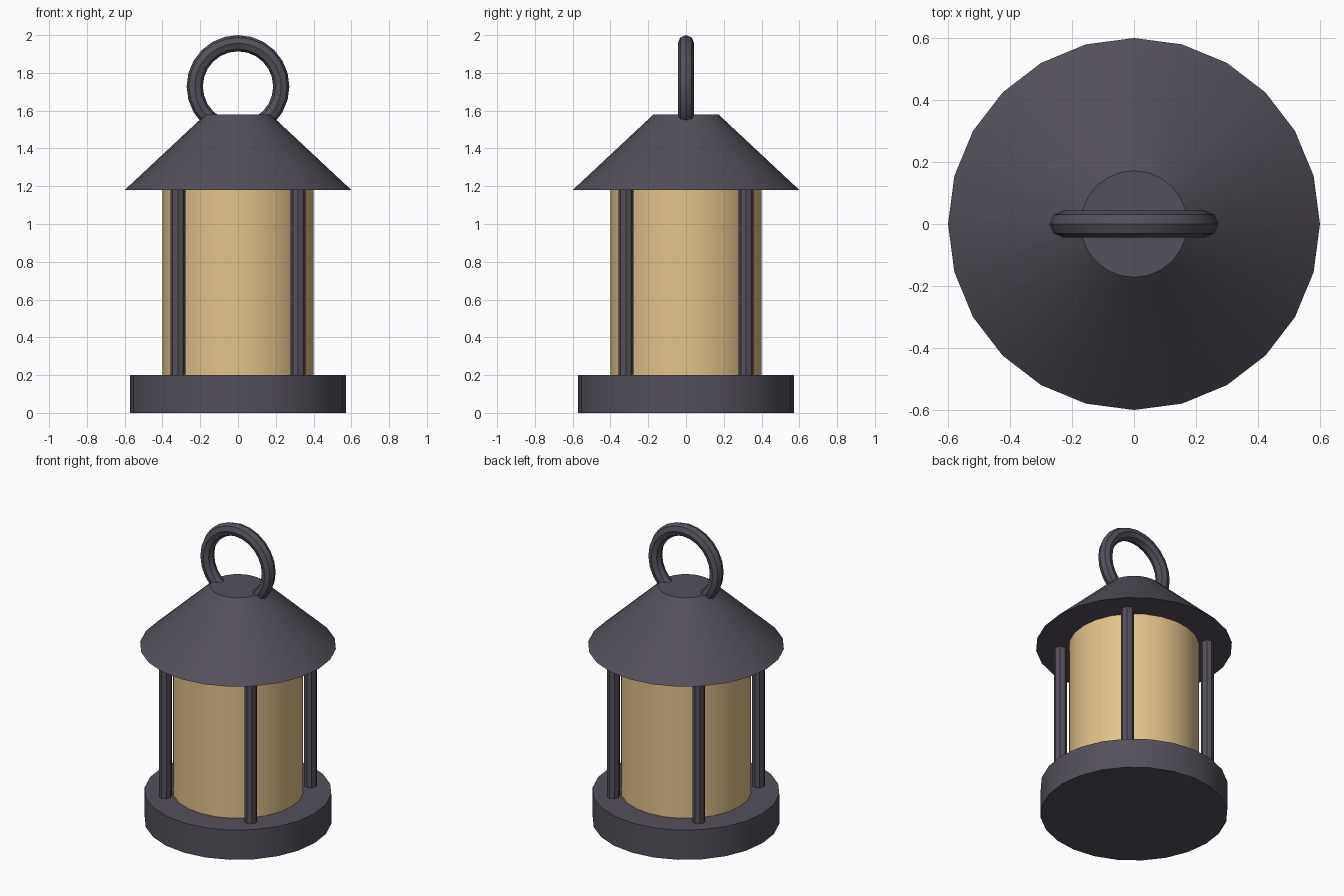
import bpy
import math

if "Cube" in bpy.data.objects:
    bpy.data.objects.remove(bpy.data.objects["Cube"])


def material(name, rgb):
    m = bpy.data.materials.new(name)
    m.diffuse_color = (*rgb, 1)
    m.use_nodes = True
    m.node_tree.nodes["Principled BSDF"].inputs["Base Color"].default_value = m.diffuse_color
    return m


METAL = material("dark metal", (0.09, 0.08, 0.107))
GLASS = material("amber glass", (0.75, 0.55, 0.25))


def finish(name, mat):
    ob = bpy.context.object
    ob.name = name
    ob.data.materials.append(mat)
    bpy.ops.object.shade_smooth_by_angle(angle=math.radians(40))
    return ob


def drum(name, mat, r1, r2, z1, z2, sides=24, x=0, y=0):
    """Closed upright cylinder or cone between two heights."""
    bpy.ops.mesh.primitive_cone_add(vertices=sides, radius1=r1, radius2=r2,
                                    depth=z2 - z1, location=(x, y, (z1 + z2) / 2))
    return finish(name, mat)


# Round body
drum("base", METAL, 0.572, 0.572, 0.0, 0.2)
drum("glass_cylinder", GLASS, 0.4, 0.4, 0.2, 1.18)
drum("roof", METAL, 0.6, 0.172, 1.18, 1.58)

# Four corner posts
for i in range(4):
    a = math.radians(45 + 90 * i)
    drum(f"post_{i + 1}", METAL, 0.04, 0.04, 0.2, 1.18, 8,
         0.45 * math.cos(a), 0.45 * math.sin(a))

# Carrying ring, its lower part sunk into the roof
bpy.ops.mesh.primitive_torus_add(major_radius=0.229, minor_radius=0.043,
                                 major_segments=24, minor_segments=8,
                                 location=(0, 0, 1.728),
                                 rotation=(math.pi / 2, 0, 0))
finish("carrying_ring", METAL)
